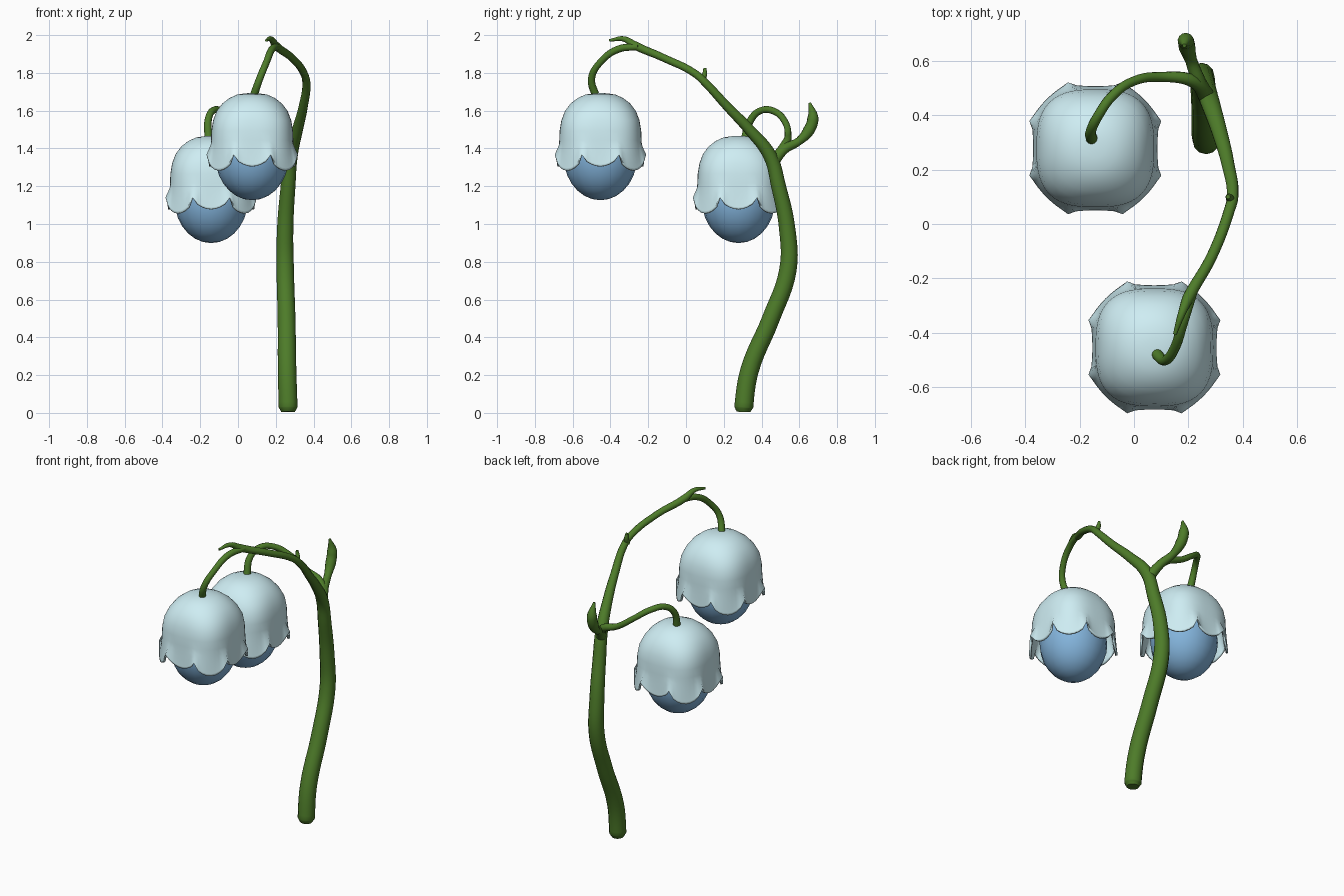
import bpy, bmesh, math

if "Cube" in bpy.data.objects:
    bpy.data.objects.remove(bpy.data.objects["Cube"])


def material(name, color):
    m = bpy.data.materials.new(name)
    m.diffuse_color = (*color, 1)
    m.use_nodes = True
    m.node_tree.nodes["Principled BSDF"].inputs["Base Color"].default_value = m.diffuse_color
    return m


GREEN = material("stem_green", (0.075, 0.2, 0.022))
PALE = material("petal_pale", (0.62, 0.85, 0.9))
BLUE = material("core_blue", (0.23, 0.46, 0.72))


def tube(name, pts):
    """Tapered round tube through (x, y, z, radius) points."""
    cu = bpy.data.curves.new(name + "_path", 'CURVE')
    cu.dimensions = '3D'
    cu.bevel_depth = 1.0
    cu.bevel_resolution = 4
    cu.resolution_u = 6
    cu.use_fill_caps = True
    sp = cu.splines.new('BEZIER')
    sp.bezier_points.add(len(pts) - 1)
    for bp, (x, y, z, r) in zip(sp.bezier_points, pts):
        bp.co = (x, y, z)
        bp.radius = r
        bp.handle_left_type = bp.handle_right_type = 'AUTO'
    tmp = bpy.data.objects.new(name + "_tmp", cu)
    bpy.context.collection.objects.link(tmp)
    deps = bpy.context.evaluated_depsgraph_get()
    me = bpy.data.meshes.new_from_object(tmp.evaluated_get(deps))
    bpy.data.objects.remove(tmp)
    return finish(name, me, GREEN)


def finish(name, me, mat):
    me.name = name
    me.materials.clear()
    me.materials.append(mat)
    for p in me.polygons:
        p.use_smooth = True
    ob = bpy.data.objects.new(name, me)
    bpy.context.collection.objects.link(ob)
    return ob


# main stem, bending over to a pointed tip
tube("main_stem", [
    (.265, .305, .005, .036), (.265, .306, .03, .05), (.26, .335, .22, .049),
    (.257, .45, .5, .047), (.25, .54, .76, .046), (.25, .535, .98, .043),
    (.265, .49, 1.2, .039), (.28, .445, 1.36, .036), (.315, .335, 1.5, .029),
    (.345, .22, 1.62, .024), (.362, .10, 1.75, .021), (.35, .05, 1.795, .02),
    (.285, -.12, 1.88, .02), (.2, -.27, 1.945, .022), (.175, -.33, 1.98, .014),
    (.15, -.405, 1.972, .007)])
# upper flower stalk
tube("upper_stalk", [
    (.215, -.25, 1.938, .018), (.18, -.36, 1.925, .019), (.15, -.455, 1.855, .018),
    (.115, -.5, 1.77, .019), (.08, -.475, 1.67, .021)])
# lower flower stalk, looping out to the left
tube("lower_stalk", [
    (.275, .455, 1.32, .03), (.215, .525, 1.42, .024), (.1, .54, 1.47, .018),
    (0, .525, 1.54, .017), (-.08, .47, 1.595, .018), (-.13, .4, 1.602, .018),
    (-.157, .345, 1.555, .019), (-.155, .31, 1.445, .022)])
# leaf rising at the back of the fork
tube("back_leaf", [
    (.275, .455, 1.32, .032), (.24, .52, 1.395, .026), (.21, .6, 1.44, .022),
    (.195, .65, 1.495, .031), (.19, .672, 1.56, .03), (.185, .655, 1.642, .007)])
# small spur on the upper stem
tube("stem_spur", [
    (.358, .08, 1.755, .018), (.35, .098, 1.79, .014), (.345, .1, 1.825, .008)])

# cup profile: radius and drop from the crown
PROFILE = [(.035, .001), (.08, .008), (.12, .026), (.158, .055), (.188, .095),
           (.207, .145), (.216, .2), (.218, .25)]
SEG = 64


def rounded_square(a):
    return (abs(math.cos(a)) ** 2.8 + abs(math.sin(a)) ** 2.8) ** (-1 / 2.8)


def flower(name, x, y, top):
    # petal cup: rounded-square dome flaring into eight lobes
    bm = bmesh.new()
    rings = []
    angles = [2 * math.pi * i / SEG for i in range(SEG)]
    for r, d in PROFILE:
        k = min(1, d / .15)
        rings.append([(r * (1 + k * (rounded_square(a) - 1)), -d) for a in angles])
    for t in (.25, .5, .75, .92, 1):
        ring = []
        for a in angles:
            lobe = abs(math.cos(4 * a)) ** .55
            side = math.cos(4 * a) > 0 and max(abs(math.cos(a)), abs(math.sin(a))) > .9
            r0 = .218 * rounded_square(a)
            r1 = .262 - (.034 if side else .008) * lobe
            end = .325 + (.063 if side else .085) * lobe
            ring.append((r0 + (r1 - r0) * t ** 1.2, -(.25 + (end - .25) * t)))
        rings.append(ring)
    crown = bm.verts.new((x, y, top))
    rows = [[bm.verts.new((x + r * math.cos(a), y + r * math.sin(a), top + z))
             for a, (r, z) in zip(angles, ring)] for ring in rings]
    for i in range(SEG):
        j = (i + 1) % SEG
        bm.faces.new((crown, rows[0][i], rows[0][j]))
        for u, v in zip(rows, rows[1:]):
            bm.faces.new((u[i], v[i], v[j], u[j]))
    bmesh.ops.recalc_face_normals(bm, faces=bm.faces)
    me = bpy.data.meshes.new(name)
    bm.to_mesh(me)
    bm.free()
    cup = finish(name + "_petals", me, PALE)
    s = cup.modifiers.new("thickness", 'SOLIDIFY')
    s.thickness = .012
    s.offset = -1

    # egg-shaped core
    bm = bmesh.new()
    bmesh.ops.create_uvsphere(bm, u_segments=20, v_segments=14, radius=1)
    for v in bm.verts:
        v.co = (x + .195 * v.co.x, y + .195 * v.co.y, top - .335 + .232 * v.co.z)
    me = bpy.data.meshes.new(name)
    bm.to_mesh(me)
    bm.free()
    finish(name + "_core", me, BLUE)


flower("upper_flower", .075, -.453, 1.693)
flower("lower_flower", -.142, .278, 1.466)
